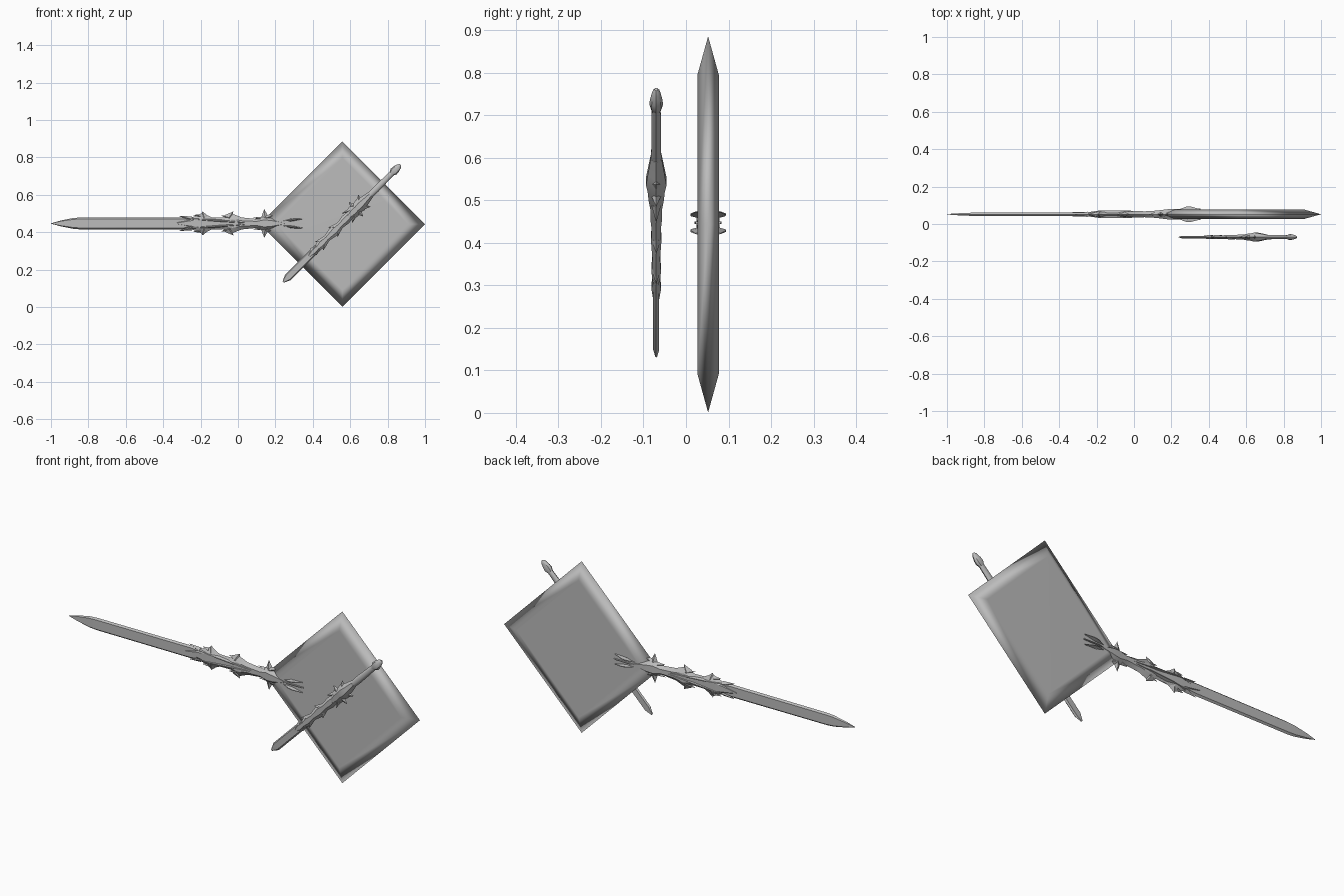
import bpy
import bmesh
from math import radians, sin, cos, pi
from mathutils import Vector

cube = bpy.data.objects.get("Cube")
if cube:
    bpy.data.objects.remove(cube, do_unlink=True)

steel = bpy.data.materials.new("grey steel")
steel.use_nodes = True
grey = (0.5, 0.5, 0.5, 1)
steel.diffuse_color = grey
steel.node_tree.nodes["Principled BSDF"].inputs["Base Color"].default_value = grey


def finish(name, bm, angle=25):
    bmesh.ops.recalc_face_normals(bm, faces=bm.faces)
    mesh = bpy.data.meshes.new(name)
    bm.to_mesh(mesh)
    bm.free()
    mesh.materials.append(steel)
    obj = bpy.data.objects.new(name, mesh)
    bpy.context.collection.objects.link(obj)
    bpy.ops.object.select_all(action="DESELECT")
    obj.select_set(True)
    bpy.context.view_layer.objects.active = obj
    if angle:
        bpy.ops.object.shade_smooth_by_angle(angle=radians(angle))
    else:
        bpy.ops.object.shade_smooth()
    return obj


def skin(bm, rings):
    loops = [[bm.verts.new(p) for p in ring] for ring in rings]
    n = len(loops[0])
    for a, b in zip(loops, loops[1:]):
        for i in range(n):
            j = (i + 1) % n
            bm.faces.new((a[i], a[j], b[j], b[i]))
    bm.faces.new(loops[0])
    bm.faces.new(loops[-1])


def loft(name, stations, flat=0.6, centre=(0, 0), slope=0, sides=0, angle=25):
    """Stations are (distance along x, half width in z, half thickness in y)."""
    if sides:
        shape = [(cos(2 * pi * i / sides), sin(2 * pi * i / sides)) for i in range(sides)]
    else:
        shape = [(1, 0), (flat, 1), (-flat, 1), (-1, 0), (-flat, -1), (flat, -1)]
    bm = bmesh.new()
    skin(bm, [[(x, centre[0] + t * b, centre[1] + slope * (x - stations[0][0]) + w * a)
               for a, b in shape] for x, w, t in stations])
    return finish(name, bm, angle)


def thorn(name, root, tip, width, depth):
    """Four sided spike lying in the plane of the sword."""
    root, tip = Vector(root), Vector(tip)
    along = (tip - root).normalized()
    side = Vector((-along.z, 0, along.x)) * width
    out = Vector((0, depth, 0))
    bm = bmesh.new()
    base = [bm.verts.new(root + d) for d in (side, out, -side, -out)]
    top = bm.verts.new(tip)
    bm.faces.new(base)
    for i in range(4):
        bm.faces.new((base[i], base[(i + 1) % 4], top))
    return finish(name, bm)


# Square slab standing on its corner, with knife edges
Y, Z = 0.052, 0.443
bm = bmesh.new()
skin(bm, [[(0.558 + r * cos(i * pi / 2), Y + d, Z + r * sin(i * pi / 2)) for i in range(4)]
          for r, d in ((0.352, -0.025), (0.442, 0), (0.352, 0.025))])
slab = finish("slab_head", bm, 0)
slab.modifiers.new("soft_edges", "WEIGHTED_NORMAL").weight = 80

# Large sword
C = (Y, 0.447)
loft("large_blade", [(-1, 0.001, 0.001), (-0.95, 0.015, 0.005), (-0.88, 0.029, 0.008),
                     (-0.84, 0.032, 0.009), (-0.3, 0.033, 0.009), (-0.24, 0.024, 0.009)],
     flat=0.75, centre=C)
loft("large_ricasso", [(-0.33, 0.004, 0.011), (-0.27, 0.026, 0.012), (-0.23, 0.038, 0.013),
                       (-0.19, 0.056, 0.015), (-0.14, 0.032, 0.013), (-0.08, 0.031, 0.012),
                       (-0.03, 0.052, 0.015), (0.02, 0.032, 0.014), (0.1, 0.024, 0.018),
                       (0.14, 0.042, 0.022), (0.18, 0.034, 0.027), (0.24, 0.01, 0.027)],
     flat=0.45, centre=C)

# Barbs along both edges of the large sword
for s, label in ((1, "upper"), (-1, "lower")):
    for k, (x0, w0, x1, w1, r) in enumerate((
            (-0.25, 0.024, -0.315, 0.04, 0.014), (-0.18, 0.03, -0.19, 0.064, 0.025),
            (-0.2, 0.04, -0.24, 0.045, 0.01), (-0.05, 0.03, -0.025, 0.064, 0.025),
            (-0.04, 0.03, -0.09, 0.042, 0.012), (0.145, 0.02, 0.14, 0.077, 0.026),
            (0.15, 0.03, 0.21, 0.05, 0.016), (0.12, 0.025, 0.08, 0.032, 0.01))):
        thorn(f"{label}_barb_{k + 1}", (x0, Y, C[1] + s * w0), (x1, Y, C[1] + s * w1), r, 0.014)
    # Raised strands crossing over the ricasso
    loft(f"{label}_strand", [(-0.27, 0.002, 0.008), (-0.19, 0.01, 0.019),
                             (-0.02, 0.01, 0.019), (0.1, 0.003, 0.014)],
         flat=0.2, centre=(Y, C[1] + s * 0.026), slope=-s * 0.07)

# Claws gripping both faces of the slab
for s, label in ((1, "upper"), (-1, "lower")):
    loft(f"{label}_claw", [(0.235, 0.003, 0.024), (0.28, 0.013, 0.041),
                           (0.3, 0.012, 0.042), (0.35, 0.006, 0.029)],
         flat=0.15, centre=(Y, C[1] + s * 0.012), slope=s * 0.12)
    thorn(f"{label}_claw_barb", (0.29, Y, C[1] + s * 0.02), (0.26, Y, C[1] + s * 0.042), 0.012, 0.036)
loft("centre_claw", [(0.22, 0.002, 0.024), (0.27, 0.008, 0.032), (0.355, 0.007, 0.03)],
     flat=0.3, centre=C)

# Small sword, built along x and then tilted
small = [
    loft("small_blade", [(0, 0.005, 0.002), (0.035, 0.021, 0.007), (0.26, 0.021, 0.007)], flat=0.7),
    loft("small_ricasso", [(0.19, 0.006, 0.007), (0.23, 0.024, 0.011), (0.26, 0.018, 0.009),
                           (0.29, 0.028, 0.011), (0.33, 0.018, 0.009), (0.39, 0.03, 0.012),
                           (0.43, 0.02, 0.011), (0.47, 0.026, 0.014), (0.51, 0.023, 0.013)],
         flat=0.45),
    loft("small_guard", [(0.48, 0.014, 0.012), (0.53, 0.034, 0.018), (0.555, 0.03, 0.02),
                         (0.58, 0.036, 0.024), (0.61, 0.028, 0.02), (0.66, 0.018, 0.013)],
         flat=0.4),
    loft("small_grip", [(0.63, 0.015, 0.013), (0.7, 0.018, 0.012), (0.83, 0.014, 0.011)],
         sides=10, angle=40),
    loft("small_pommel", [(0.815, 0.012, 0.011), (0.835, 0.022, 0.016), (0.85, 0.021, 0.015),
                          (0.875, 0.014, 0.01), (0.886, 0.005, 0.004)], sides=8, angle=40),
]
for s, label in ((1, "left"), (-1, "right")):
    for k, (x0, w0, x1, w1, r) in enumerate((
            (0.55, 0.02, 0.55, 0.055, 0.018), (0.59, 0.02, 0.615, 0.046, 0.016),
            (0.52, 0.02, 0.48, 0.038, 0.012), (0.4, 0.015, 0.375, 0.036, 0.014),
            (0.3, 0.012, 0.27, 0.033, 0.012))):
        small.append(thorn(f"small_{label}_barb_{k + 1}", (x0, 0, s * w0), (x1, 0, s * w1), r, 0.011))
for obj in small:
    obj.rotation_euler.y = radians(-45)
    obj.location = (0.242, -0.07, 0.134)
